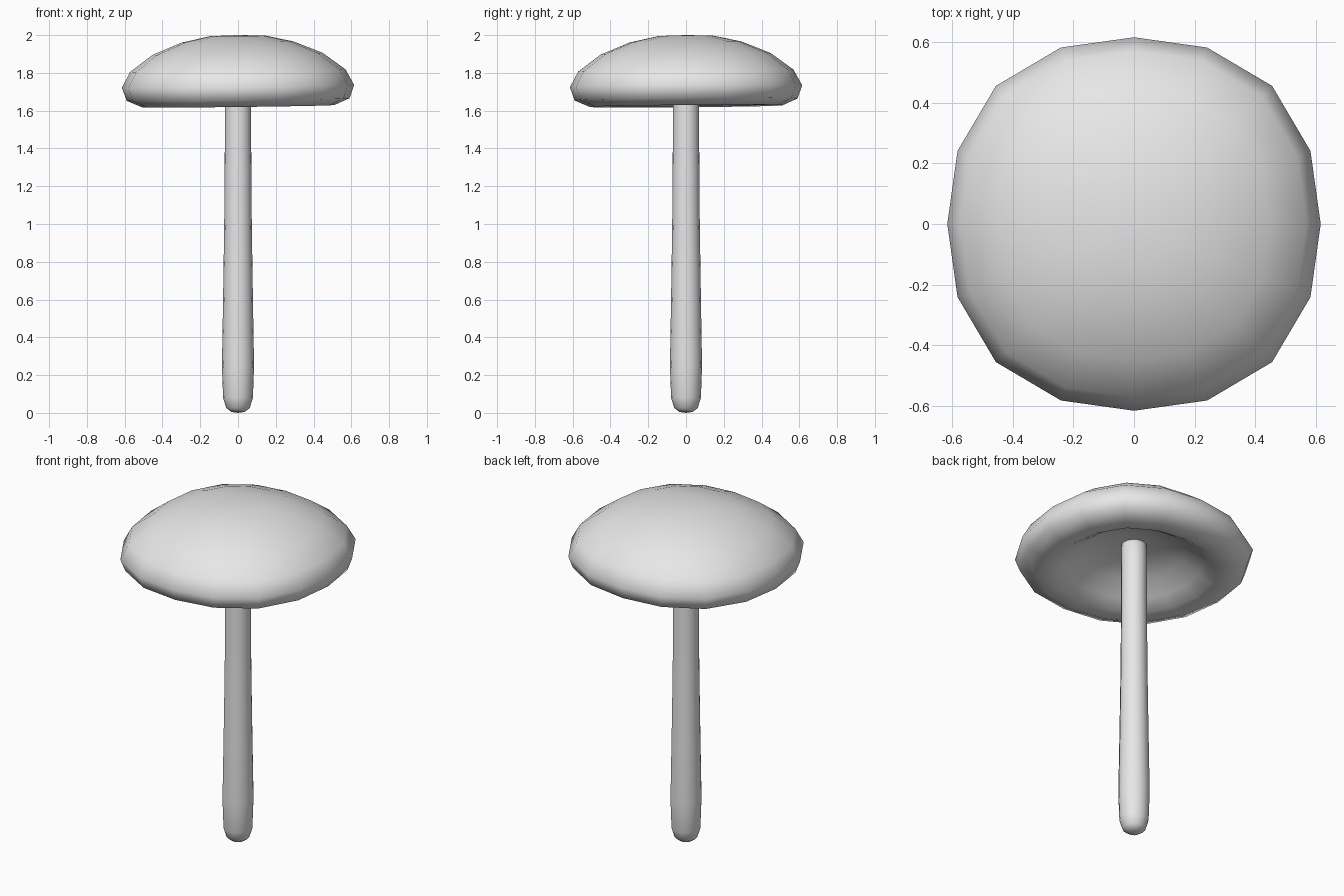
import bpy
import bmesh
from math import cos, sin, tau

if "Cube" in bpy.data.objects:
    bpy.data.objects.remove(bpy.data.objects["Cube"], do_unlink=True)

SIDES = 16

# Single flat colour
grey = bpy.data.materials.new("light_grey")
grey.use_nodes = True
colour = (0.8, 0.8, 0.8, 1)
grey.diffuse_color = colour
grey.node_tree.nodes["Principled BSDF"].inputs["Base Color"].default_value = colour


def lathe(name, profile, squareness=0.0):
    """Spin a pole-to-pole profile of (radius, height), bulging the diagonals."""
    bm = bmesh.new()
    rings = []
    for r, z in profile:
        if r == 0:
            rings.append([bm.verts.new((0, 0, z))] * SIDES)
            continue
        ring = []
        for i in range(SIDES):
            a = tau * i / SIDES
            k = r * (1 + squareness * sin(2 * a) ** 2)
            ring.append(bm.verts.new((k * cos(a), k * sin(a), z)))
        rings.append(ring)
    for low, high in zip(rings, rings[1:]):
        for i in range(SIDES):
            j = (i + 1) % SIDES
            corners = (low[i], low[j], high[j], high[i])
            bm.faces.new(list(dict.fromkeys(corners)))
    bmesh.ops.recalc_face_normals(bm, faces=bm.faces)
    for face in bm.faces:
        face.smooth = True
    mesh = bpy.data.meshes.new(name)
    bm.to_mesh(mesh)
    bm.free()
    mesh.materials.append(grey)
    obj = bpy.data.objects.new(name, mesh)
    bpy.context.collection.objects.link(obj)
    return obj


# Stem: slim shaft that swells towards a rounded foot
lathe("stem", [(0, 0), (0.035, 0.005), (0.062, 0.025), (0.079, 0.08),
               (0.085, 0.25), (0.079, 0.6), (0.073, 1.0), (0.07, 1.4),
               (0.069, 1.7), (0.068, 1.84), (0, 1.85)])

# Cap: hollow underside, rolled rim and domed top, relative to the rim height
cap = lathe("cap", [(0, 0.06), (0.14, 0.05), (0.27, 0.01), (0.36, -0.055),
                    (0.43, -0.1), (0.51, -0.105), (0.59, -0.07), (0.615, 0),
                    (0.57, 0.083), (0.45, 0.172), (0.295, 0.235),
                    (0.145, 0.267), (0, 0.271)], squareness=0.046)
cap.location.z = 1.729
cap.rotation_euler = (0.009, -0.012, 0)
